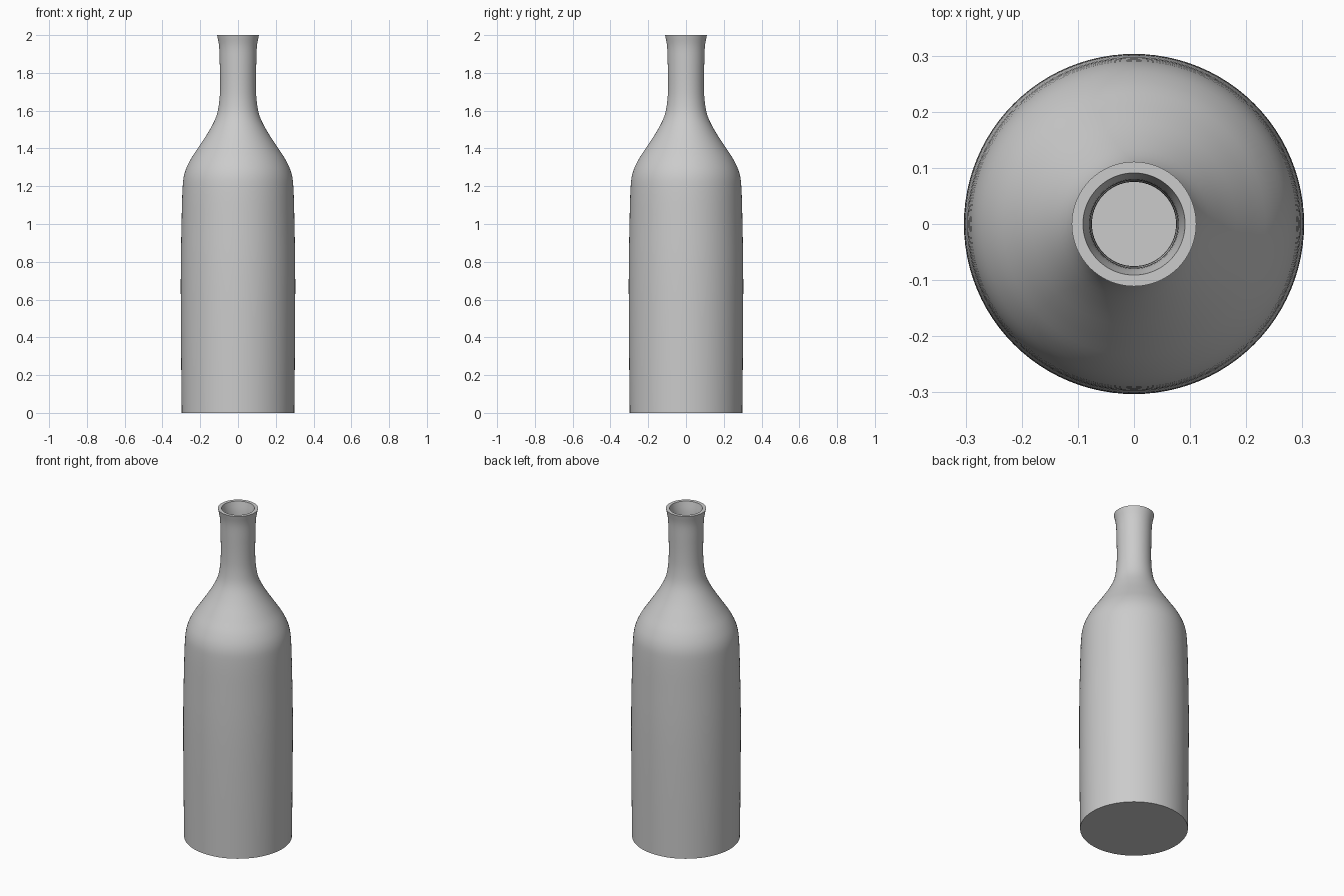
import bpy
import bmesh
import math
from mathutils import Vector

cube = bpy.data.objects.get("Cube")
if cube:
    bpy.data.objects.remove(cube, do_unlink=True)

WALL = 0.02
SEGMENTS = 96

# Outer silhouette as (radius, height), from base to lip
OUTLINE = [(0.298, 0), (0.302, 0.4), (0.303, 0.75), (0.299, 1.0), (0.294, 1.18),
           (0.284, 1.265), (0.255, 1.335), (0.21, 1.405), (0.155, 1.49),
           (0.115, 1.57), (0.099, 1.65), (0.095, 1.74), (0.097, 1.86),
           (0.1, 1.94), (0.111, 2)]


def smooth_path(points, steps=4):
    """Catmull-Rom curve through the points."""
    p = [Vector((r, 0, z)) for r, z in points]
    p = [2 * p[0] - p[1]] + p + [2 * p[-1] - p[-2]]
    path = []
    for a, b, c, d in zip(p, p[1:], p[2:], p[3:]):
        for i in range(steps):
            t = i / steps
            path.append(0.5 * (2 * b + (c - a) * t
                               + (2 * a - 5 * b + 4 * c - d) * t ** 2
                               + (3 * b - a - 3 * c + d) * t ** 3))
    return path + [p[-2]]


def lathe(name, path):
    """Revolve a profile around the z axis."""
    bm = bmesh.new()
    verts = [bm.verts.new(co) for co in path]
    edges = [bm.edges.new(pair) for pair in zip(verts, verts[1:])]
    bmesh.ops.spin(bm, geom=verts + edges, axis=(0, 0, 1), cent=(0, 0, 0),
                   angle=math.tau, steps=SEGMENTS)
    bmesh.ops.remove_doubles(bm, verts=bm.verts, dist=0.0001)
    bmesh.ops.recalc_face_normals(bm, faces=bm.faces)
    mesh = bpy.data.meshes.new(name)
    bm.to_mesh(mesh)
    bm.free()
    obj = bpy.data.objects.new(name, mesh)
    bpy.context.collection.objects.link(obj)
    return obj


# Closed wall section: base, outside, flat lip, inside, inner floor
outer = smooth_path(OUTLINE)
inner = [Vector((v.x - WALL, 0, max(v.z, WALL))) for v in reversed(outer)]
section = [Vector((0, 0, 0))] + outer + inner + [Vector((0, 0, WALL))]
bottle = lathe("bottle", section)

bpy.ops.object.select_all(action="DESELECT")
bottle.select_set(True)
bpy.context.view_layer.objects.active = bottle
bpy.ops.object.shade_smooth_by_angle(angle=math.radians(40))
